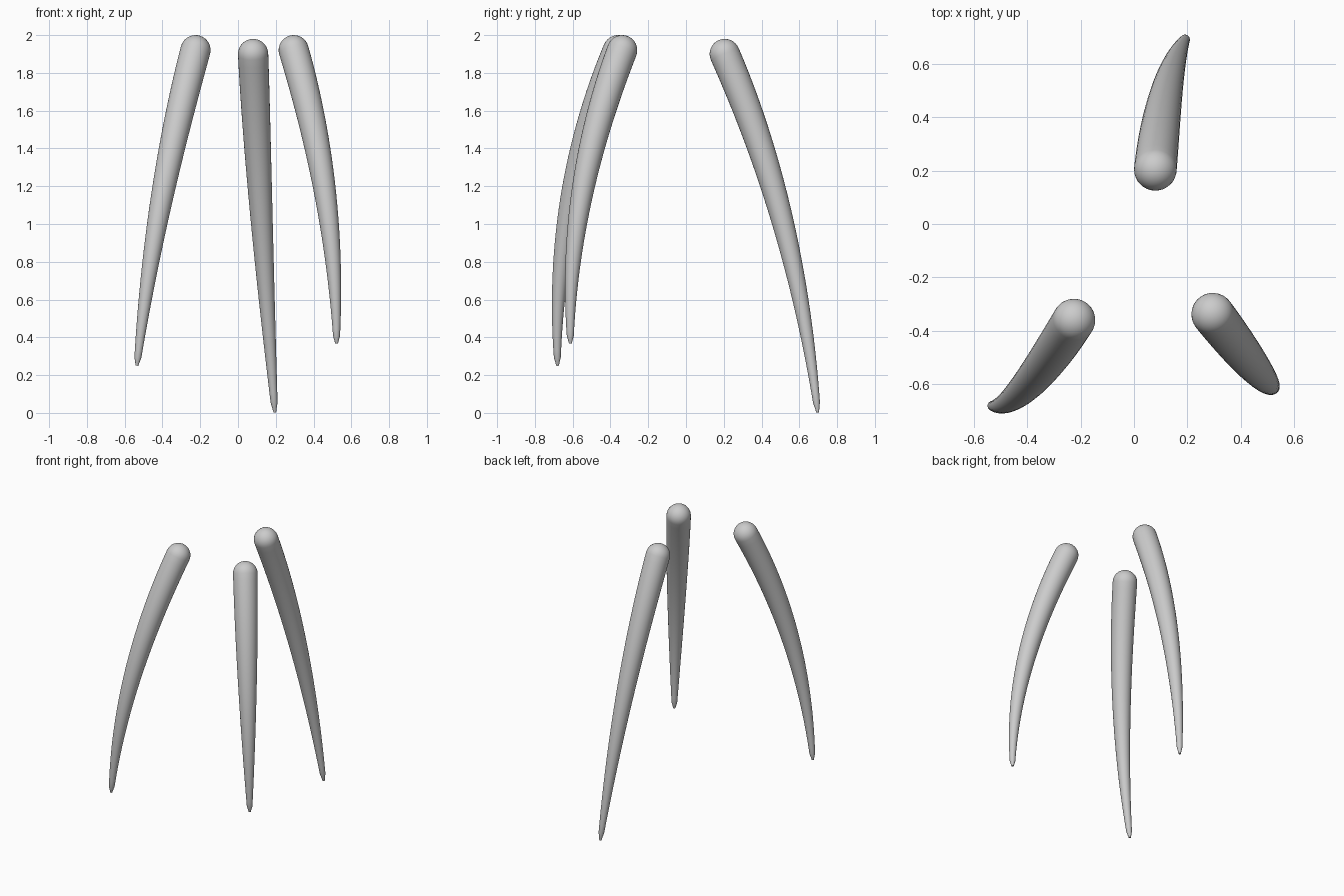
import bpy, bmesh, math
from mathutils import Vector

if "Cube" in bpy.data.objects:
    bpy.data.objects.remove(bpy.data.objects["Cube"])

SIDES, STEPS, CAP, R = 32, 40, 8, 0.08


def make_claw(name, p0, p1, p2):
    """Tapered claw swept along a quadratic curve, domed root, blunt tip."""
    p0, p1, p2 = Vector(p0), Vector(p1), Vector(p2)
    # (centre, tangent, radius) for each ring
    rings = []
    t0 = (p1 - p0).normalized()
    for i in range(1, CAP):                      # domed root
        a = math.pi / 2 * i / CAP
        rings.append((p0 - t0 * R * math.cos(a), t0, R * math.sin(a)))
    params = [i / STEPS for i in range(STEPS)] + [0.988, 1.0]
    for t in params:                             # tapering body
        c = p0 * (1 - t) ** 2 + p1 * 2 * t * (1 - t) + p2 * t * t
        tan = ((p1 - p0) * (1 - t) + (p2 - p1) * t).normalized()
        r = R * (1 - 0.8 * t ** 1.5)
        if t > 0.975:
            r *= 1 - 0.55 * (t - 0.975) / 0.025
        rings.append((c, tan, r))

    bm = bmesh.new()
    loops = []
    for c, tan, r in rings:
        u = Vector((1, 0, 0))
        u = (u - tan * u.dot(tan)).normalized()
        v = tan.cross(u)
        loops.append([bm.verts.new(c + (u * math.cos(a) + v * math.sin(a)) * r)
                      for a in (2 * math.pi * k / SIDES for k in range(SIDES))])
    for a, b in zip(loops, loops[1:]):
        for k in range(SIDES):
            n = (k + 1) % SIDES
            bm.faces.new((a[k], a[n], b[n], b[k]))
    # close both ends
    pole = bm.verts.new(p0 - t0 * R)
    for k in range(SIDES):
        bm.faces.new((pole, loops[0][(k + 1) % SIDES], loops[0][k]))
    bm.faces.new(loops[-1])
    bmesh.ops.recalc_face_normals(bm, faces=bm.faces)

    mesh = bpy.data.meshes.new(name)
    bm.to_mesh(mesh)
    bm.free()
    ob = bpy.data.objects.new(name, mesh)
    bpy.context.collection.objects.link(ob)
    bpy.ops.object.select_all(action='DESELECT')
    ob.select_set(True)
    bpy.context.view_layer.objects.active = ob
    bpy.ops.object.shade_smooth_by_angle(angle=math.radians(40))


# root, bend control and tip of each claw
make_claw("front_left_claw", (-0.225, -0.36, 1.92), (-0.44, -0.706, 1.115), (-0.535, -0.68, 0.25))
make_claw("front_right_claw", (0.295, -0.338, 1.92), (0.518, -0.628, 1.158), (0.522, -0.612, 0.367))
make_claw("back_claw", (0.08, 0.205, 1.9), (0.116, 0.58, 1.045), (0.195, 0.697, 0.003))
